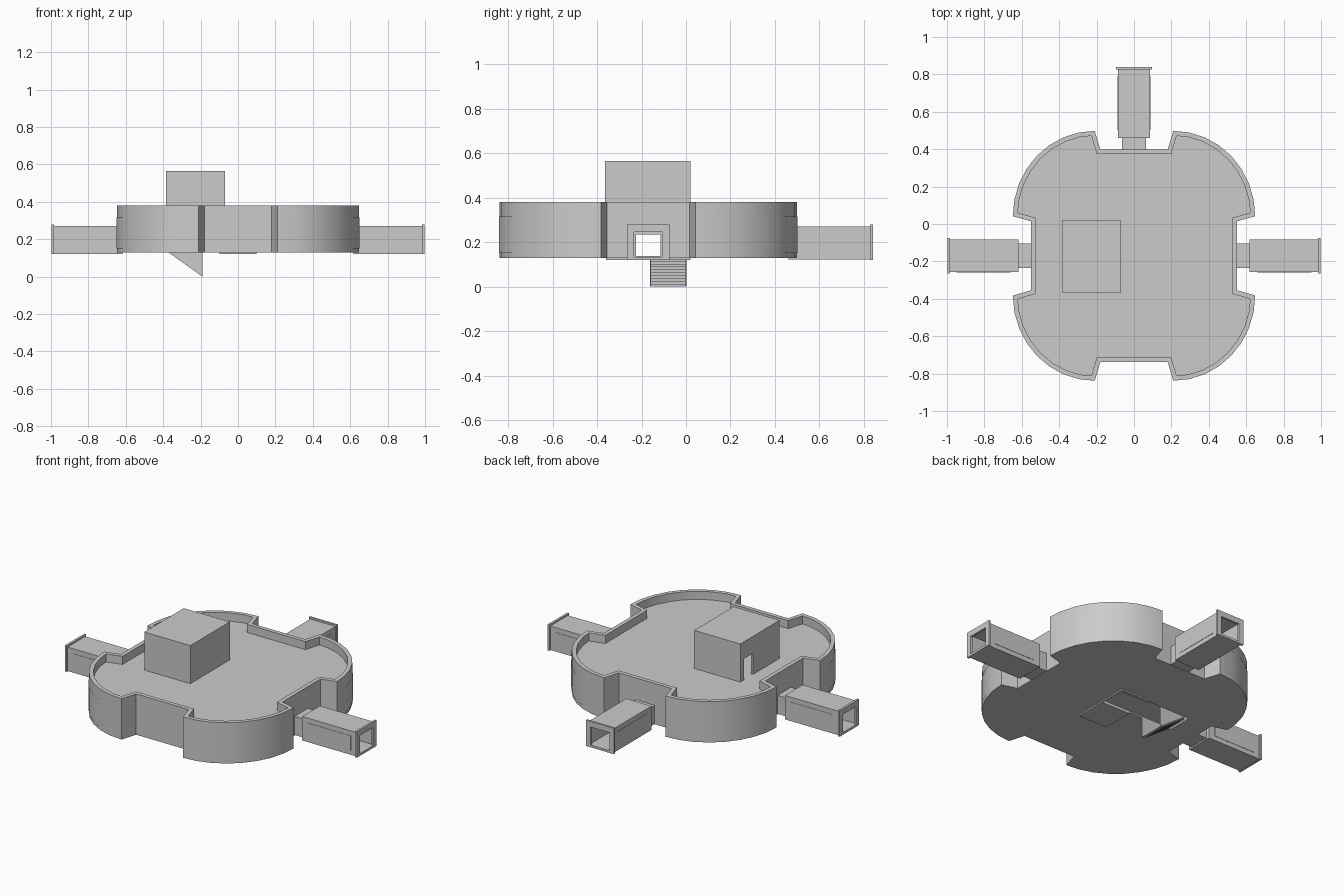
import bpy, bmesh, math
from mathutils import Vector, Matrix

if "Cube" in bpy.data.objects:
    bpy.data.objects.remove(bpy.data.objects["Cube"])

CY = -0.17            # centre of the main block in y
BASE, DECK, TOP = 0.128, 0.33, 0.38


def finish(name, bm, angle=None):
    bmesh.ops.recalc_face_normals(bm, faces=bm.faces)
    me = bpy.data.meshes.new(name)
    bm.to_mesh(me)
    bm.free()
    ob = bpy.data.objects.new(name, me)
    bpy.context.collection.objects.link(ob)
    if angle:
        smooth(ob, angle)
    return ob


def smooth(ob, angle):
    bpy.ops.object.select_all(action='DESELECT')
    ob.select_set(True)
    bpy.context.view_layer.objects.active = ob
    bpy.ops.object.shade_smooth_by_angle(angle=math.radians(angle))


def prism(name, pts, z0, z1):
    bm = bmesh.new()
    f = bm.faces.new([bm.verts.new((x, y, z0)) for x, y in pts])
    ext = bmesh.ops.extrude_face_region(bm, geom=[f])['geom']
    bmesh.ops.translate(bm, vec=(0, 0, z1 - z0),
                        verts=[v for v in ext if isinstance(v, bmesh.types.BMVert)])
    return finish(name, bm)


def box(name, x0, x1, y0, y1, z0, z1):
    return prism(name, [(x0, y0), (x1, y0), (x1, y1), (x0, y1)], z0, z1)


def cut(ob, *cutters):
    bpy.context.view_layer.objects.active = ob
    for c in cutters:
        m = ob.modifiers.new("cut", 'BOOLEAN')
        m.operation, m.solver, m.object = 'DIFFERENCE', 'EXACT', c
        bpy.ops.object.modifier_apply(modifier=m.name)
        bpy.data.objects.remove(c, do_unlink=True)


def inset(pts, d):
    out = []
    for i, p in enumerate(pts):
        p, a, b = Vector(p), Vector(pts[i - 1]), Vector(pts[(i + 1) % len(pts)])
        e1, e2 = (p - a).normalized(), (b - p).normalized()
        n1, n2 = Vector((-e1.y, e1.x)), Vector((-e2.y, e2.x))
        out.append(tuple(p + (n1 + n2) * (d / (1 + n1.dot(n2)))))
    return out


# plan outline: rounded corner bastions with a notch on every side
N = 8
arc = [(0.21 + 0.438 * math.cos(t), 0.212 + 0.456 * math.sin(t))
       for t in [i * math.pi / 2 / N for i in range(N + 1)]]
quarter = [(0.552, 0.185)] + arc + [(0.18, 0.568)]
flip = lambda pts, sx, sy: [(x * sx, y * sy) for x, y in pts]
outline = (quarter + flip(quarter, -1, 1)[::-1] + flip(quarter, -1, -1)
           + flip(quarter, 1, -1)[::-1])
outline = [(x, y + CY) for x, y in outline]

# hollow main block with sunken roof deck, doorways and stair opening
body = prism("main_block", outline, BASE, TOP)
inner = inset(outline, 0.025)
cut(body,
    prism("deck_cut", inner, DECK, TOP + 0.1),
    prism("room_cut", inner, BASE + 0.01, DECK - 0.015),
    box("door_cut_x", -0.7, 0.7, CY - 0.055, CY + 0.055, BASE + 0.01, 0.235),
    box("door_cut_y", -0.055, 0.055, 0.2, 0.6, BASE + 0.01, 0.235),
    box("stair_cut", -0.40, 0.10, -0.16, 0.0, 0.05, BASE + 0.05))
smooth(body, 25)

# thin curved wall panels on the four bastions
for k, (sx, sy) in enumerate([(1, 1), (-1, 1), (-1, -1), (1, -1)]):
    bm = bmesh.new()
    ring = []
    for i in range(N + 1):
        t = math.radians(1) + i * math.radians(86) / N
        x, y = 0.21 + 0.441 * math.cos(t), 0.212 + 0.459 * math.sin(t)
        ring.append([bm.verts.new((x * sx, y * sy + CY, z)) for z in (0.15, 0.315)])
    for a, b in zip(ring, ring[1:]):
        q = [a[0], b[0], b[1], a[1]]
        bm.faces.new(q if sx * sy > 0 else q[::-1])
    me = bpy.data.meshes.new("bastion_panel")
    bm.to_mesh(me)
    bm.free()
    ob = bpy.data.objects.new(f"bastion_panel_{k}", me)
    bpy.context.collection.objects.link(ob)
    smooth(ob, 30)

# roof hut with a doorway facing -x
hut = box("roof_hut", -0.385, -0.07, -0.365, 0.02, DECK, 0.565)
cut(hut,
    box("hut_room", -0.37, -0.085, -0.35, 0.005, DECK - 0.02, 0.55),
    box("hut_door", -0.45, -0.30, -0.105, -0.015, DECK - 0.02, 0.46))
smooth(hut, 25)


# corridors: narrow neck, wide tube with side panels, end frame
def sleeve(name, x0, x1, w, z0, z1, iw, iz0, iz1):
    ob = box(name, x0, x1, -w, w, z0, z1)
    cut(ob, box("bore", x0 - 0.1, x1 + 0.1, -iw, iw, iz0, iz1))
    return ob


for label, ang, off in (("right", 0, 0), ("back", 90, 0.012), ("left", 180, 0)):
    parts = [
        sleeve(f"{label}_neck", 0.545, 0.625, 0.065, 0.13, 0.245, 0.055, 0.138, 0.235),
        sleeve(f"{label}_corridor", 0.63, 0.99, 0.086, 0.122, 0.270, 0.074, 0.134, 0.258),
        sleeve(f"{label}_corridor_back", 0.618, 0.63, 0.086, 0.122, 0.270, 0.055, 0.138, 0.235),
        sleeve(f"{label}_end_frame", 0.985, 0.998, 0.095, 0.120, 0.280, 0.064, 0.134, 0.245),
    ]
    for s in (-1, 1):
        y0, y1 = sorted((s * 0.080, s * 0.088))
        parts.append(box(f"{label}_side_panel", 0.66, 0.95, y0, y1, 0.15, 0.24))
    for p in parts:
        p.data.transform(Matrix.Translation((0, CY, 0))
                         @ Matrix.Rotation(math.radians(ang), 4, 'Z')
                         @ Matrix.Translation((off, 0, 0)))

# floor plate below the block
plate = box("floor_plate", -0.10, 0.10, -0.36, 0.02, 0.12, BASE + 0.002)
cut(plate, box("plate_cut", -0.2, 0.095, -0.16, 0.0, 0.1, 0.2))

# descending stairs between two thin triangular side walls
STEPS, X0, X1, Y0, Y1 = 10, -0.37, -0.19, -0.16, 0.0
bm = bmesh.new()
prof = []
for i in range(STEPS):
    x, z = X0 + (X1 - X0) * i / STEPS, BASE * (1 - i / STEPS)
    prof += [(x, z), (x, z - BASE / STEPS)]
prof.append((X1, 0))
rows = [[bm.verts.new((x, y, z)) for y in (Y0, Y1)] for x, z in prof]
for a, b in zip(rows, rows[1:]):
    bm.faces.new([a[0], b[0], b[1], a[1]])
finish("stair_steps", bm)
for name, y in (("stair_wall_front", Y0), ("stair_wall_back", Y1)):
    bm = bmesh.new()
    tri = [(X0, BASE), (X1, 0), (X1, BASE)]
    f = bm.faces.new([bm.verts.new((x, y - 0.002, z)) for x, z in tri])
    ext = bmesh.ops.extrude_face_region(bm, geom=[f])['geom']
    bmesh.ops.translate(bm, vec=(0, 0.004, 0),
                        verts=[v for v in ext if isinstance(v, bmesh.types.BMVert)])
    finish(name, bm)
